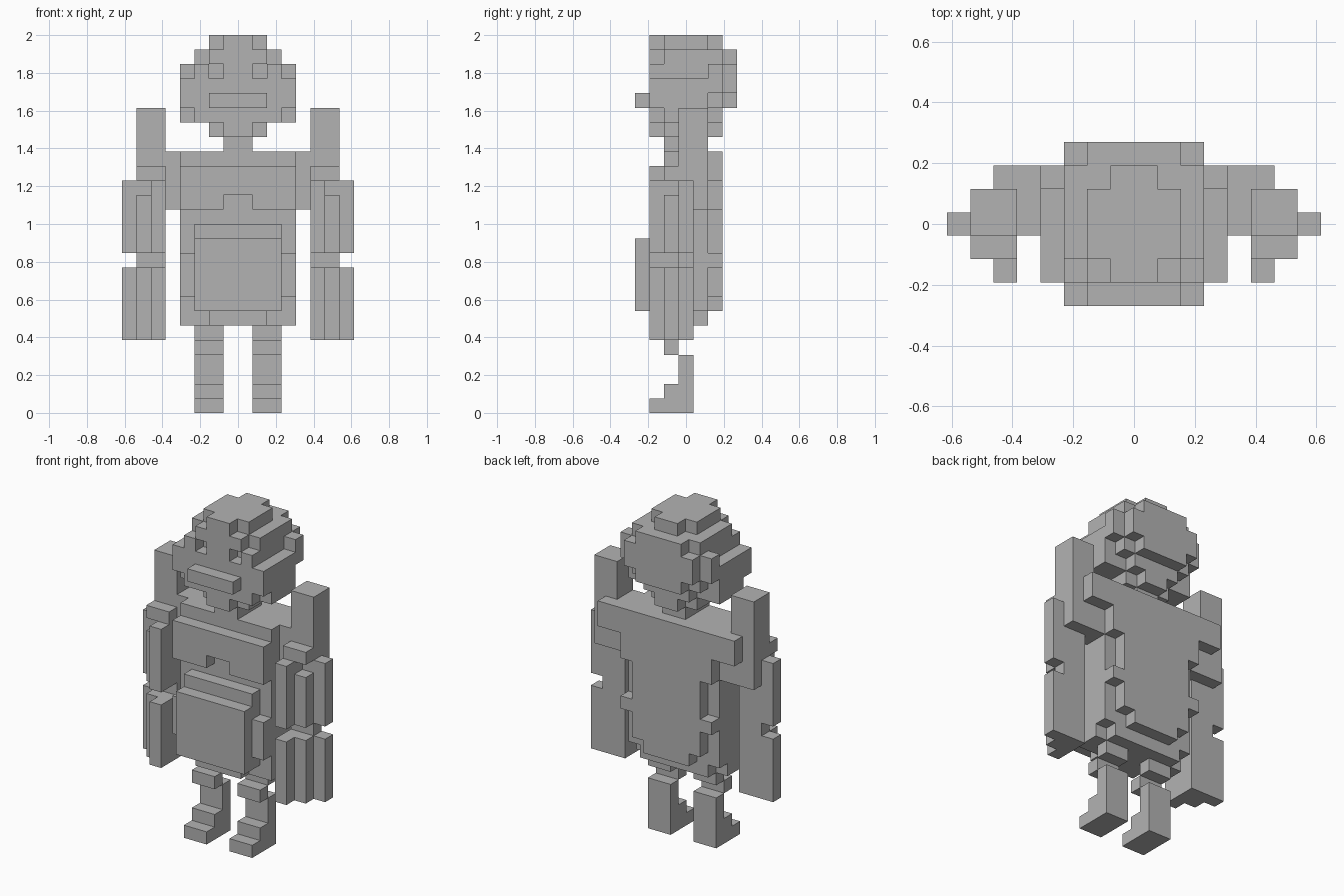
import bpy, bmesh, math
from mathutils import Vector

if "Cube" in bpy.data.objects:
    bpy.data.objects.remove(bpy.data.objects["Cube"])

U = 2 / 26  # size of one block

grey = bpy.data.materials.new("light grey")
grey.diffuse_color = (0.45, 0.45, 0.45, 1)
grey.use_nodes = True
grey.node_tree.nodes["Principled BSDF"].inputs["Base Color"].default_value = grey.diffuse_color


def sym(j0, j1, rows):
    """Centred slabs: depth layers j0..j1, rows of (half width, z0, z1)."""
    return {(x, j, z) for w, z0, z1 in rows for x in range(-w, w)
            for j in range(j0, j1) for z in range(z0, z1)}


def pair(x0, x1, j0, j1, z0, z1):
    """Block on the right side, mirrored to the left."""
    right = {(x, j, z) for x in range(x0, x1) for j in range(j0, j1) for z in range(z0, z1)}
    return right | {(-1 - x, j, z) for x, j, z in right}


parts = {}

# Rounded head with recessed eyes
head = sym(1, 2, [(1, 19, 20), (3, 20, 21), (4, 21, 23), (3, 23, 24), (2, 24, 25), (1, 25, 26)])
head |= sym(2, 5, [(2, 19, 20), (4, 20, 23), (3, 23, 24), (3, 24, 25), (2, 25, 26)])
head |= sym(5, 6, [(1, 19, 20), (2, 20, 21), (3, 21, 22), (4, 22, 24), (3, 24, 25), (1, 25, 26)])
head |= sym(6, 7, [(2, 21, 22), (3, 22, 24), (2, 24, 25)])
parts["head"] = head - pair(1, 2, 1, 2, 23, 24)
parts["mouth"] = sym(0, 1, [(2, 21, 22)])
parts["neck"] = sym(2, 5, [(1, 18, 19)])

# Torso core with shoulders
parts["torso"] = (sym(2, 5, [(3, 6, 7), (4, 7, 17)])
                  | sym(3, 5, [(5, 14, 18)]) | sym(2, 3, [(4, 17, 18)]) | sym(2, 4, [(4, 6, 7)]))
parts["chest_plate"] = sym(1, 2, [(4, 14, 17)]) - sym(1, 2, [(1, 14, 15)])
parts["belly_frame"] = sym(1, 2, [(2, 6, 7), (3, 7, 13), (4, 8, 11)])
parts["belly_plate"] = sym(0, 1, [(3, 7, 12)])
parts["back_plate"] = sym(5, 6, [(2, 7, 8), (3, 8, 10), (4, 10, 11), (3, 11, 14),
                                 (4, 14, 16), (6, 16, 18)])

# Arms: tall raised rear guard, stepped front strips
parts["shoulder_guards"] = pair(5, 7, 3, 5, 14, 21) | pair(5, 7, 2, 3, 16, 17)
parts["upper_arms"] = (pair(5, 6, 1, 2, 11, 16) | pair(5, 6, 2, 3, 11, 16)
                       | pair(6, 7, 2, 3, 11, 15) | pair(5, 7, 3, 4, 11, 14)
                       | pair(7, 8, 3, 4, 11, 16))
parts["forearms"] = (pair(5, 7, 3, 4, 10, 11) | pair(5, 6, 1, 2, 5, 10)
                     | pair(5, 7, 2, 3, 5, 10) | pair(5, 8, 3, 4, 5, 10))

# Legs: thigh, knee, shin and stepped foot
parts["thighs"] = pair(1, 3, 3, 4, 5, 6)
parts["knees"] = pair(1, 3, 2, 3, 4, 5)
parts["shins"] = pair(1, 3, 3, 4, 0, 4)
parts["feet"] = pair(1, 3, 2, 3, 0, 2) | pair(1, 3, 1, 2, 0, 1)

solid = set().union(*parts.values())


def build(name, cells):
    """Skin the outside of a set of blocks and merge flat areas."""
    bm = bmesh.new()
    for c in sorted(cells):
        for axis in range(3):
            for side in (0, 1):
                n = list(c)
                n[axis] += 2 * side - 1
                if tuple(n) in solid:
                    continue
                a, b = (axis + 1) % 3, (axis + 2) % 3
                ring = []
                for s, t in ((0, 0), (1, 0), (1, 1), (0, 1)):
                    p = Vector(c)
                    p[axis] += side
                    p[a] += s
                    p[b] += t
                    p.y -= 3.5
                    ring.append(bm.verts.new(p * U))
                bm.faces.new(ring if side else ring[::-1])
    bmesh.ops.remove_doubles(bm, verts=bm.verts[:], dist=U * 0.01)
    bmesh.ops.dissolve_limit(bm, angle_limit=math.radians(1),
                             verts=bm.verts[:], edges=bm.edges[:])
    mesh = bpy.data.meshes.new(name)
    bm.to_mesh(mesh)
    bm.free()
    mesh.materials.append(grey)
    bpy.context.collection.objects.link(bpy.data.objects.new(name, mesh))


for part_name, part_cells in parts.items():
    build(part_name, part_cells)
